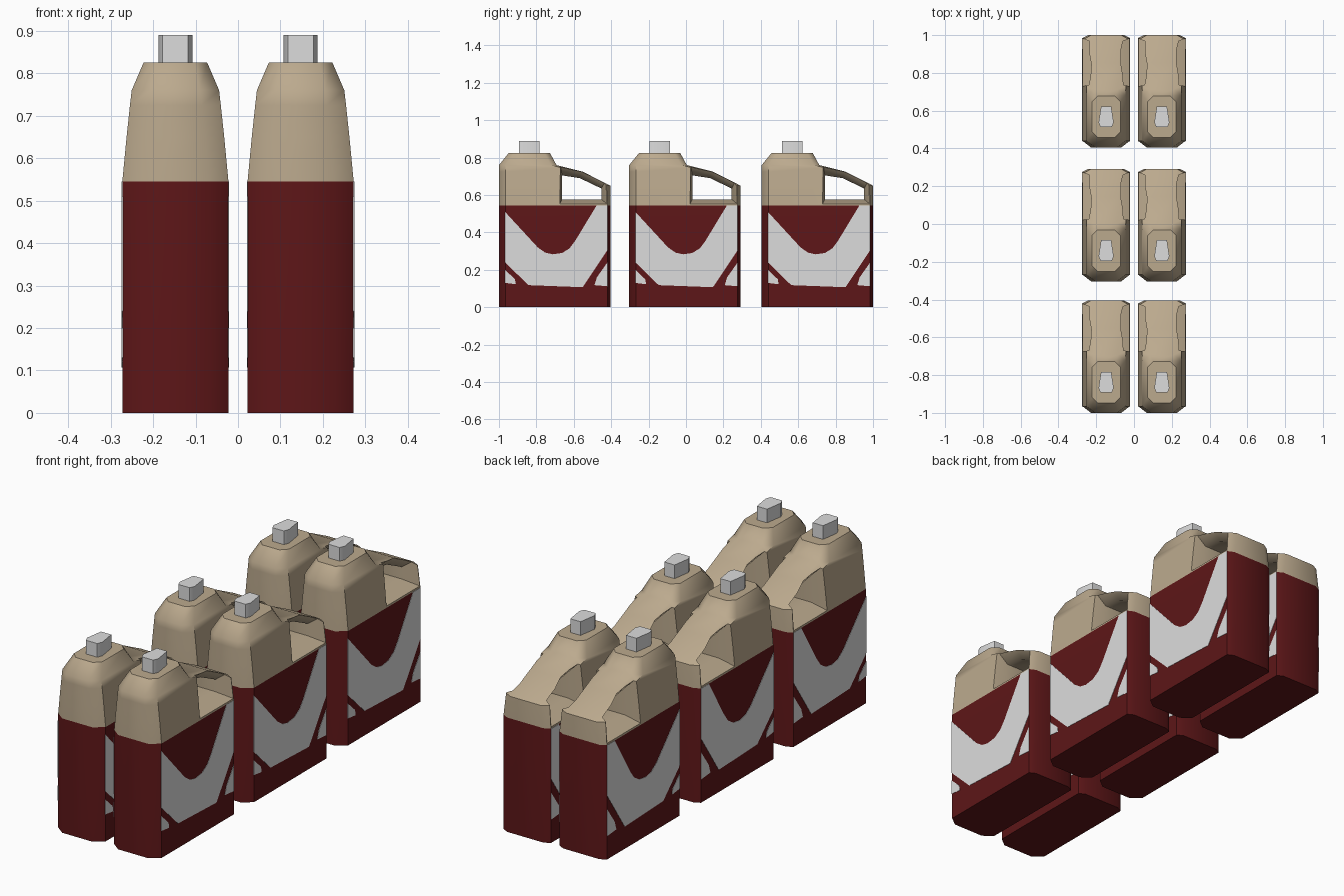
import bpy, bmesh, math

cube = bpy.data.objects.get("Cube")
if cube:
    bpy.data.objects.remove(cube, do_unlink=True)


def material(name, color):
    m = bpy.data.materials.new(name)
    m.use_nodes = True
    m.diffuse_color = (*color, 1)
    m.node_tree.nodes["Principled BSDF"].inputs["Base Color"].default_value = (*color, 1)
    return m


TAN = material("tan plastic", (0.50, 0.40, 0.27))
RED = material("dark red wrap", (0.11, 0.008, 0.009))
WHITE = material("white label", (0.72, 0.72, 0.72))
GREY = material("cap white", (0.72, 0.72, 0.72))


def loft(name, rings, mats=()):
    """Closed skin through rings that have equal point counts."""
    bm = bmesh.new()
    loops = [[bm.verts.new(p) for p in ring] for ring in rings]
    n = len(loops[0])
    for a, b in zip(loops, loops[1:]):
        for i in range(n):
            j = (i + 1) % n
            bm.faces.new((a[i], a[j], b[j], b[i]))
    bm.faces.new(loops[0])
    bm.faces.new(loops[-1])
    bmesh.ops.recalc_face_normals(bm, faces=bm.faces)
    mesh = bpy.data.meshes.new(name)
    bm.to_mesh(mesh)
    bm.free()
    for m in mats:
        mesh.materials.append(m)
    ob = bpy.data.objects.new(name, mesh)
    bpy.context.collection.objects.link(ob)
    return ob


def smooth(ob, degrees):
    bpy.ops.object.select_all(action='DESELECT')
    ob.select_set(True)
    bpy.context.view_layer.objects.active = ob
    bpy.ops.object.shade_smooth_by_angle(angle=math.radians(degrees))


def section(z, w, front, back, fx, fy, bx, by):
    """Rectangle with cut corners: half width, ends, front and back cuts."""
    half = [(w - fx, front), (w, front + fy), (w, back - by), (w - bx, back)]
    return [(x, y, z) for x, y in half] + [(-x, y, z) for x, y in reversed(half)]


# Jug body: straight lower part, tapering shoulder, sloping handle back
SPLIT = 0.545
body = loft("jug_body", [
    section(0, .125, -.2975, .2975, .045, .035, .03, .015),
    section(SPLIT, .125, -.2975, .2975, .045, .035, .03, .015),
    section(.65, .115, -.2975, .2975, .045, .035, .035, .02),
    section(.725, .107, -.2975, .15, .045, .035, .04, .03),
    section(.76, .103, -.2975, .01, .045, .035, .04, .03),
    section(.825, .075, -.245, -.025, .03, .03, .03, .03),
], (TAN, RED))

# Handle opening, flared outwards to leave a slim grip
hole = [(.04, .577), (.25, .577), (.25, .635), (.135, .69), (.04, .705)]
flare = [(.025, .548), (.285, .548), (.285, .70), (.16, .80), (.025, .80)]
cutter = loft("handle_cutter", [[(x, y, z) for y, z in prof] for x, prof in
              ((-.14, flare), (-.05, hole), (.05, hole), (.14, flare))])
cutter.hide_render = True
cut = body.modifiers.new("handle opening", 'BOOLEAN')
cut.operation = 'DIFFERENCE'
cut.solver = 'EXACT'
cut.object = cutter
bpy.context.view_layer.objects.active = body
bpy.ops.object.modifier_apply(modifier=cut.name)
bpy.data.objects.remove(cutter, do_unlink=True)
for f in body.data.polygons:
    f.material_index = 1 if f.center.z < SPLIT - .001 else 0
smooth(body, 50)

# Cap: narrow towards the back
cap_half = [(.03, -.19), (.04, -.165), (.027, -.08)]
cap_ring = cap_half + [(-x, y) for x, y in reversed(cap_half)]
cap = loft("cap", [[(x, y, z) for x, y in cap_ring] for z in (.82, .89)], (GREY,))
smooth(cap, 50)

# Label plates on both sides: swoosh and two corner pieces
swoosh = [(-.265, .51), (-.09, .32), (-.05, .292), (-.01, .283), (.04, .29),
          (.08, .315), (.11, .355), (.225, SPLIT), (.2825, SPLIT),
          (.2825, .305), (.15, .107), (-.14, .118), (-.265, .24)]
front_piece = [(-.265, .2), (-.265, .13), (-.207, .123), (-.212, .15)]
back_piece = [(.2825, .24), (.2825, .112), (.213, .118), (.226, .16)]
parts = [body, cap]
for name, prof in (("swoosh", swoosh), ("front_piece", front_piece), ("back_piece", back_piece)):
    for side, s in (("left", 1), ("right", -1)):
        parts.append(loft(f"label_{name}_{side}", [[(s * x, y, z) for y, z in prof]
                          for x in (.124, .1265)], (WHITE,)))

# Two columns of three jugs
places = [(x, y) for x in (-.1475, .1475) for y in (-.7025, -.006, .7025)]
for part in parts:
    for i, (x, y) in enumerate(places):
        ob = part if i == 0 else part.copy()
        if i:
            bpy.context.collection.objects.link(ob)
        ob.name = f"{part.data.name}_{i + 1}"
        ob.location = (x, y, 0)
